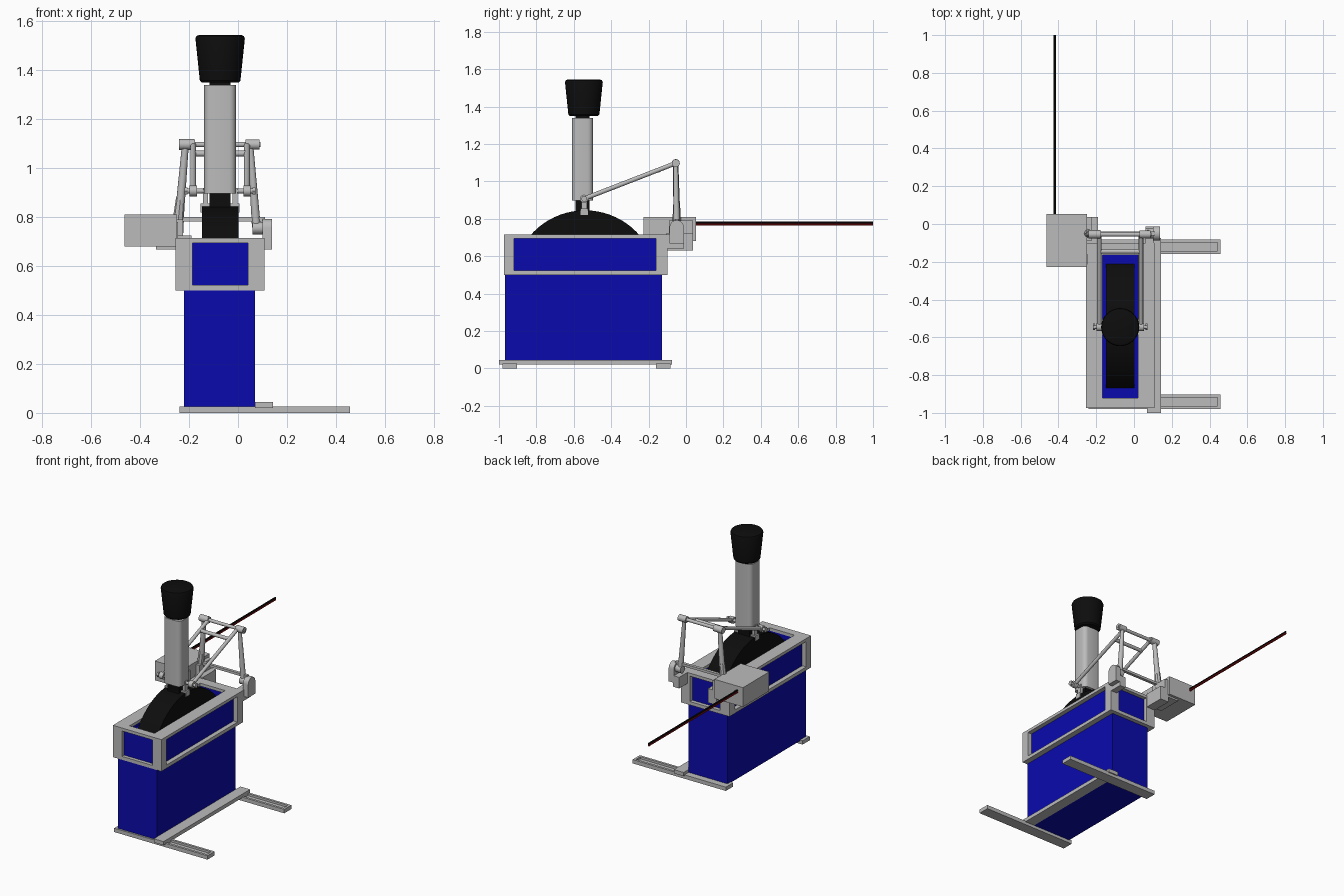
import bpy, bmesh, math
from mathutils import Vector

if "Cube" in bpy.data.objects:
    bpy.data.objects.remove(bpy.data.objects["Cube"])


def mat(name, r, g, b):
    m = bpy.data.materials.new(name)
    m.diffuse_color = (r, g, b, 1)
    m.use_nodes = True
    m.node_tree.nodes["Principled BSDF"].inputs["Base Color"].default_value = m.diffuse_color
    return m


GREY = mat("light_grey", 0.5, 0.5, 0.5)
BLUE = mat("deep_blue", 0.003, 0.003, 0.42)
BLACK = mat("soft_black", 0.004, 0.004, 0.004)
RED = mat("wire_red", 0.3, 0.005, 0.005)
CX, LY = -0.073, -0.55          # lever axis


def finish(name, bm, m, smooth=False):
    bmesh.ops.recalc_face_normals(bm, faces=bm.faces)
    me = bpy.data.meshes.new(name)
    bm.to_mesh(me)
    bm.free()
    me.materials.append(m)
    ob = bpy.data.objects.new(name, me)
    bpy.context.collection.objects.link(ob)
    if smooth:
        bpy.ops.object.select_all(action='DESELECT')
        ob.select_set(True)
        bpy.context.view_layer.objects.active = ob
        bpy.ops.object.shade_smooth_by_angle(angle=math.radians(35))
    return ob


def boxes(name, m, *spans):
    """Boxes given as (x0, x1, y0, y1, z0, z1), joined in one object."""
    bm = bmesh.new()
    for x0, x1, y0, y1, z0, z1 in spans:
        vs = bmesh.ops.create_cube(bm, size=1)["verts"]
        for v in vs:
            v.co = Vector(((x0 + x1) / 2 + v.co.x * (x1 - x0),
                           (y0 + y1) / 2 + v.co.y * (y1 - y0),
                           (z0 + z1) / 2 + v.co.z * (z1 - z0)))
    return finish(name, bm, m)


def rod(name, m, a, b, r, r2=None, seg=16):
    a, b = Vector(a), Vector(b)
    bm = bmesh.new()
    bmesh.ops.create_cone(bm, cap_ends=True, segments=seg, radius1=r,
                          radius2=r if r2 is None else r2, depth=(b - a).length)
    q = Vector((0, 0, 1)).rotation_difference(b - a)
    for v in bm.verts:
        v.co = q @ v.co + (a + b) / 2
    return finish(name, bm, m, seg > 8)


def prism_x(name, m, pts, x0, x1, smooth=False):
    """Extrude a (y, z) outline along x."""
    bm = bmesh.new()
    f = bm.faces.new([bm.verts.new((x0, y, z)) for y, z in pts])
    ex = bmesh.ops.extrude_face_region(bm, geom=[f])["geom"]
    for v in ex:
        if isinstance(v, bmesh.types.BMVert):
            v.co.x = x1
    return finish(name, bm, m, smooth)


def prism_z(name, m, pts, z0, z1, smooth=False):
    bm = bmesh.new()
    f = bm.faces.new([bm.verts.new((x, y, z0)) for x, y in pts])
    ex = bmesh.ops.extrude_face_region(bm, geom=[f])["geom"]
    for v in ex:
        if isinstance(v, bmesh.types.BMVert):
            v.co.z = z1
    return finish(name, bm, m, smooth)


# Lower cabinet
boxes("cabinet", BLUE, (-0.22, 0.07, -0.968, -0.128, 0.02, 0.51))

# Upper frame: bottom plate, corner posts, top ring
X0, X1, Y0, Y1 = -0.255, 0.108, -0.973, -0.10
boxes("upper_frame", GREY,
      (X0, X1, Y0, Y1, 0.50, 0.523),
      *[(xa, xb, ya, yb, 0.52, 0.70)
        for xa, xb in ((X0, -0.186), (0.04, X1))
        for ya, yb in ((Y0, -0.92), (-0.16, Y1))],
      (X0, -0.167, Y0, Y1, 0.695, 0.715), (0.02, X1, Y0, Y1, 0.695, 0.715),
      (-0.167, 0.02, Y0, -0.92, 0.695, 0.715),
      (-0.167, 0.02, -0.165, Y1, 0.695, 0.715))

# Recessed blue panels and floor inside the frame
boxes("frame_panels", BLUE,
      (-0.225, -0.19, -0.93, -0.15, 0.52, 0.697), (0.045, 0.078, -0.93, -0.15, 0.52, 0.697),
      (-0.225, 0.078, -0.95, -0.925, 0.52, 0.697), (-0.225, 0.078, -0.155, -0.125, 0.52, 0.697),
      (-0.2, 0.06, -0.93, -0.15, 0.52, 0.66))

# Curved slide cover
R, zc = 0.386, 0.459
half = math.asin(0.335 / R)
arc = [(LY + 0.01 + R * math.sin(t), zc + R * math.cos(t))
       for t in [half * (i / 12 - 1) for i in range(25)]]
prism_x("slide_cover", BLACK, arc, -0.148, 0.002, True)

# Lever: neck, rounded rectangular tube, knob
boxes("lever_neck", BLACK, (-0.116, -0.03, -0.59, -0.515, 0.80, 1.36))
tube = []
for k, (sx, sy) in enumerate(((1, 1), (-1, 1), (-1, -1), (1, -1))):
    for j in range(5):
        t = math.pi / 2 * (k + j / 4)
        tube.append((CX + sx * 0.037 + 0.028 * math.cos(t),
                     LY - 0.003 + sy * 0.028 + 0.028 * math.sin(t)))
prism_z("lever_tube", GREY, tube, 0.897, 1.34, True)
bm = bmesh.new()
prof = [(0.0, 1.35), (0.076, 1.35), (0.083, 1.358), (0.101, 1.53), (0.097, 1.54), (0.085, 1.545), (0, 1.545)]
vs = [bm.verts.new((CX + r, LY + 0.004, z)) for r, z in prof]
es = [bm.edges.new(p) for p in zip(vs, vs[1:])]
bmesh.ops.spin(bm, geom=vs + es, cent=(CX, LY + 0.004, 0), axis=(0, 0, 1),
               angle=2 * math.pi, steps=32)
bmesh.ops.remove_doubles(bm, verts=bm.verts, dist=1e-4)
finish("knob", bm, BLACK, True)

# Mirrored linkage parts on both sides of the lever
P, Q = (-0.545, 0.907), (-0.055, 1.097)
for s, side in ((-1, "left"), (1, "right")):
    x = CX + s * 0.11
    rod(side + "_link", GREY, (x, *P), (x, *Q), 0.012)
    rod(side + "_link_eye_front", GREY, (x - 0.015, *P), (x + 0.015, *P), 0.022)
    rod(side + "_lever_nut", GREY, (CX + s * 0.133, *P), (CX + s * 0.145, *P), 0.017, seg=6)
    rod(side + "_link_eye_back", GREY, (CX + s * 0.103, *Q), (CX + s * 0.16, *Q), 0.021)
    a, b = sorted((CX + s * 0.04, CX + s * 0.08))
    boxes(side + "_clevis", GREY, (a, b, -0.565, -0.525, 0.82, 0.855),
          (a + 0.01, b - 0.01, -0.56, -0.53, 0.85, 0.92))
rod("lever_pin", GREY, (-0.215, *P), (0.067, *P), 0.010)
rod("upper_pin", GREY, (-0.24, *Q), (0.092, *Q), 0.011)
rod("link_crossbar", GREY, (CX - 0.11, -0.145, 1.06), (CX + 0.11, -0.145, 1.06), 0.012)

# Swing arms and lower shaft
rod("right_arm", GREY, (0.05, *Q), (0.075, -0.05, 0.76), 0.012, 0.018)
rod("left_arm", GREY, (-0.215, *Q), (-0.235, -0.05, 0.86), 0.014, 0.018)
rod("left_arm_foot", GREY, (-0.235, -0.05, 0.88), (-0.25, -0.05, 0.73), 0.018, 0.026, 8)
rod("left_arm_eye", GREY, (-0.242, *Q), (-0.18, *Q), 0.022)
boxes("lower_crossbar", GREY, (-0.235, 0.11, -0.06, -0.04, 0.783, 0.80))
rod("right_boss", GREY, (0.06, -0.05, 0.755), (0.115, -0.05, 0.755), 0.026)

# Right pivot plate with rounded top
top = [(-0.05 + 0.038 * math.cos(math.pi * i / 10), 0.755 + 0.038 * math.sin(math.pi * i / 10))
       for i in range(11)]
prism_x("right_pivot_plate", GREY, [(-0.012, 0.668)] + top + [(-0.088, 0.668)], 0.10, 0.138, True)
boxes("right_pivot_bracket", GREY, (0.06, 0.106, -0.105, -0.012, 0.64, 0.715))

# Sensor box with mounting blocks on the left
boxes("sensor_box", GREY, (-0.463, -0.25, -0.228, 0.053, 0.68, 0.81))
boxes("sensor_mount", GREY,
      (-0.31, -0.245, -0.215, -0.16, 0.70, 0.78),
      (-0.255, -0.19, -0.105, 0.037, 0.63, 0.725),
      (-0.255, -0.225, -0.09, 0.037, 0.70, 0.79),
      (-0.335, -0.25, -0.13, 0.035, 0.668, 0.69))

# Twin wires
for name, m, z in (("black_wire", BLACK, 0.780), ("red_wire", RED, 0.769)):
    rod(name, m, (-0.42, 0.04, z), (-0.42, 1.0, z), 0.006, seg=8)

# Base: side rail and two channel legs
boxes("base_rail", GREY, (0.07, 0.143, -1.0, -0.075, 0.02, 0.045))
for name, y0, y1 in (("front_leg", -0.98, -0.903), ("back_leg", -0.16, -0.083)):
    boxes(name, GREY, (-0.24, 0.458, y0, y1, 0.0, 0.012),
          (-0.24, 0.458, y0, y0 + 0.016, 0.0, 0.026),
          (-0.24, 0.458, y1 - 0.016, y1, 0.0, 0.026),
          (0.442, 0.458, y0, y1, 0.0, 0.026), (-0.24, 0.143, y0, y1, 0.0, 0.026))
